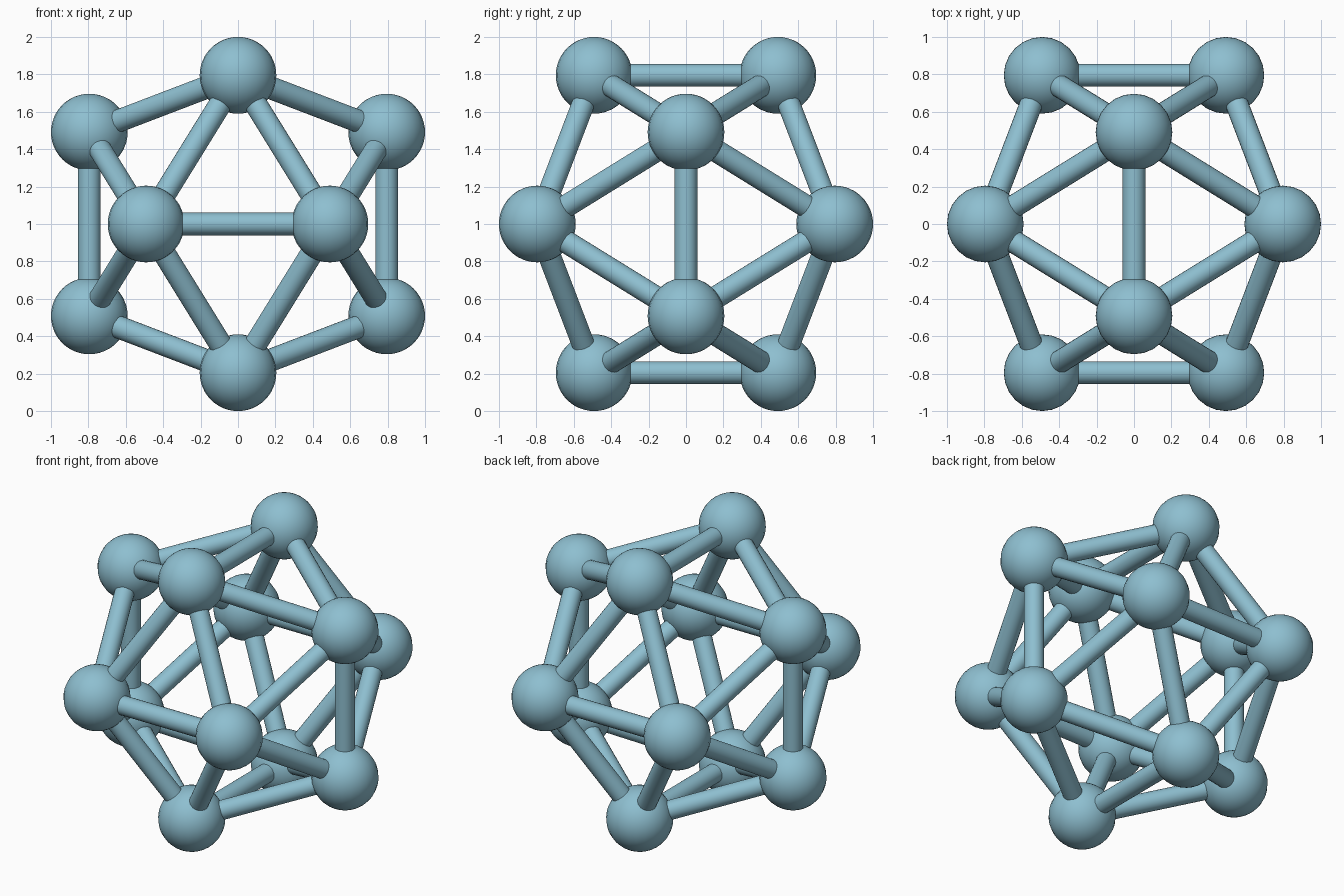
import bpy, math
from itertools import combinations
from mathutils import Vector

if "Cube" in bpy.data.objects:
    bpy.data.objects.remove(bpy.data.objects["Cube"])

BALL_R, ROD_R = 0.205, 0.061
LONG = 1 - BALL_R                      # golden-rectangle half length
SHORT = LONG / ((1 + math.sqrt(5)) / 2)

mat = bpy.data.materials.new("soft teal blue")
mat.diffuse_color = (0.27, 0.52, 0.63, 1)
mat.use_nodes = True
mat.node_tree.nodes["Principled BSDF"].inputs["Base Color"].default_value = mat.diffuse_color


def finish(name):
    ob = bpy.context.object
    ob.name = name
    ob.data.materials.append(mat)
    bpy.ops.object.shade_smooth_by_angle(angle=math.radians(40))


# Corners of an icosahedron: three crossed golden rectangles
corners = []
for a in (-1, 1):
    for b in (-1, 1):
        s, l = a * SHORT, b * LONG
        corners += [Vector(p) + Vector((0, 0, 1))
                    for p in ((0, s, l), (s, l, 0), (l, 0, s))]

# Balls at the corners
for i, c in enumerate(corners):
    bpy.ops.mesh.primitive_uv_sphere_add(segments=24, ring_count=24, radius=BALL_R, location=c)
    finish(f"ball_{i + 1}")

# Rods along the 30 edges
edges = [(p, q) for p, q in combinations(corners, 2) if (p - q).length < SHORT * 2.1]
for i, (p, q) in enumerate(edges):
    d = q - p
    bpy.ops.mesh.primitive_cylinder_add(vertices=24, radius=ROD_R, depth=d.length - BALL_R,
                                        location=(p + q) / 2,
                                        rotation=d.to_track_quat('Z', 'Y').to_euler())
    finish(f"rod_{i + 1}")
